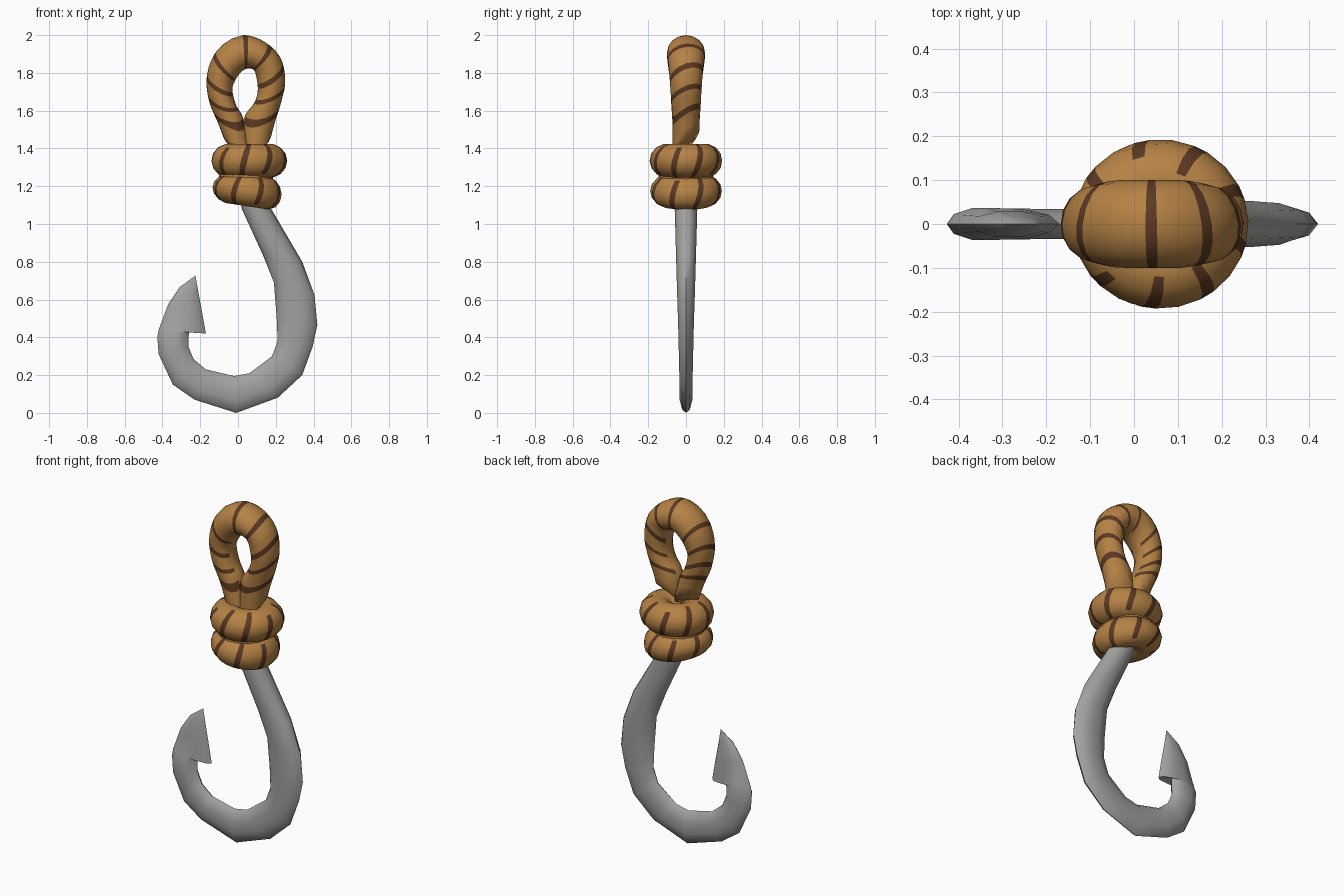
import bpy, bmesh, math
from mathutils import Vector

if "Cube" in bpy.data.objects:
    bpy.data.objects.remove(bpy.data.objects["Cube"])


def material(name, rgb):
    m = bpy.data.materials.new(name)
    m.diffuse_color = (*rgb, 1)
    m.use_nodes = True
    m.node_tree.nodes["Principled BSDF"].inputs["Base Color"].default_value = m.diffuse_color
    return m


STEEL = material("steel grey", (0.36, 0.36, 0.355))
ROPE = material("tan rope", (0.47, 0.225, 0.06))
DARK = material("dark brown stripe", (0.105, 0.042, 0.016))


def tube(name, point, us, sides, mats, closed=False, striped=None, angle=50):
    """Skin rings point(u, phi); striped(u, phi) picks the second material."""
    bm = bmesh.new()
    phis = [2 * math.pi * j / sides for j in range(sides)]
    rings = [[bm.verts.new(point(u, p)) for p in phis] for u in us]
    n = len(us)
    for i in range(n if closed else n - 1):
        a, b = rings[i], rings[(i + 1) % n]
        u_next = us[i + 1] if i + 1 < n else us[0] + 2 * math.pi
        for j in range(sides):
            k = (j + 1) % sides
            f = bm.faces.new((a[j], a[k], b[k], b[j]))
            if striped and striped((us[i] + u_next) / 2, phis[j] + math.pi / sides):
                f.material_index = 1
    if not closed:
        bm.faces.new(rings[0])
        bm.faces.new(rings[-1])
    bmesh.ops.remove_doubles(bm, verts=bm.verts, dist=0.0005)
    bmesh.ops.recalc_face_normals(bm, faces=bm.faces)
    me = bpy.data.meshes.new(name)
    bm.to_mesh(me)
    bm.free()
    for m in mats:
        me.materials.append(m)
    ob = bpy.data.objects.new(name, me)
    bpy.context.collection.objects.link(ob)
    bpy.ops.object.select_all(action='DESELECT')
    ob.select_set(True)
    bpy.context.view_layer.objects.active = ob
    bpy.ops.object.shade_smooth_by_angle(angle=math.radians(angle))
    return ob


def section(row, phi):
    """Oval between an outer and an inner outline point, with half depth t."""
    ox, oz, ix, iz, t = row
    c, s = math.cos(phi), math.sin(phi)
    return Vector(((ox + ix) / 2 + (ox - ix) / 2 * c, -t * s,
                   (oz + iz) / 2 + (oz - iz) / 2 * c))


# Hook: outer x, z / inner x, z / half depth, from shank to tip
hook = [
    (0.13, 1.25, 0.00, 1.25, 0.065), (0.17, 1.09, 0.02, 1.08, 0.063),
    (0.34, 0.80, 0.13, 0.84, 0.055), (0.405, 0.625, 0.19, 0.69, 0.050),
    (0.42, 0.465, 0.205, 0.50, 0.044), (0.395, 0.35, 0.21, 0.38, 0.041),
    (0.34, 0.20, 0.18, 0.30, 0.038), (0.21, 0.08, 0.06, 0.21, 0.035),
    (-0.01, 0.0, -0.02, 0.195, 0.035), (-0.23, 0.07, -0.17, 0.23, 0.036),
    (-0.345, 0.15, -0.235, 0.285, 0.037), (-0.42, 0.31, -0.262, 0.35, 0.038),
    (-0.427, 0.40, -0.26, 0.445, 0.038), (-0.42, 0.44, -0.17, 0.42, 0.036),
    (-0.37, 0.575, -0.195, 0.56, 0.030), (-0.31, 0.665, -0.212, 0.65, 0.018),
    (-0.225, 0.727, -0.225, 0.727, 0.0),
]
tube("hook", lambda u, p: section(hook[u], p), list(range(len(hook))), 10, [STEEL])

# Rope loop: same row layout, left foot over the top to the right foot
loop = [
    (-0.05, 1.38, 0.07, 1.38, 0.070), (-0.10, 1.52, 0.03, 1.555, 0.072),
    (-0.15, 1.64, -0.01, 1.63, 0.078), (-0.167, 1.76, -0.03, 1.71, 0.082),
    (-0.14, 1.87, -0.015, 1.76, 0.092), (-0.075, 1.955, 0.012, 1.80, 0.100),
    (0.03, 2.0, 0.04, 1.82, 0.100), (0.14, 1.965, 0.072, 1.822, 0.100),
    (0.225, 1.88, 0.092, 1.80, 0.092), (0.25, 1.76, 0.105, 1.71, 0.084),
    (0.23, 1.65, 0.085, 1.64, 0.078), (0.19, 1.52, 0.03, 1.555, 0.072),
    (0.155, 1.38, 0.03, 1.38, 0.070),
]
END = len(loop) - 1


def loop_point(u, phi):
    # slant the rings so the stripes wind around the rope
    u -= 0.45 * math.cos(math.pi * u / END) * (math.sin(phi - 0.6) - 0.8)
    u = min(max(u, 0), END)
    i = min(int(u), END - 1)
    f = u - i
    a, b, c, d = (loop[min(max(k, 0), END)] for k in range(i - 1, i + 3))
    row = [0.5 * (2 * q + (r - p) * f + (2 * p - 5 * q + 4 * r - s) * f * f
                  + (3 * q - p - 3 * r + s) * f ** 3) for p, q, r, s in zip(a, b, c, d)]
    return section(row, phi)


def stripe_rings(centres, half, start, stop):
    """Ring positions: two edges per stripe plus two between stripes."""
    edges = [start] + [e for c in centres for e in (c - half, c + half)] + [stop]
    us = []
    for k in range(0, len(edges), 2):
        a, b = edges[k], edges[k + 1]
        us += [a, a + (b - a) / 3, a + (b - a) * 2 / 3, b]
    return us


loop_marks = [0.9, 1.7, 2.7, 4.0, 6.1, 7.5, 8.8, 9.9, 11.0]


def loop_stripe(u, phi):
    near = min(abs(u - c) for c in loop_marks)
    return near < 0.05 and not 2.7 < phi < 3.6


tube("rope_loop", loop_point, stripe_rings(loop_marks, 0.14, 0, END), 16,
     [ROPE, DARK], striped=loop_stripe, angle=80)


# Two rope coils forming the knot
def coil(name, cx, cz, rx, ry, tube_r, tube_z, tilt, count, offset):
    def point(u, phi):
        out = tube_r * math.cos(phi)
        a = u + 0.12 * math.sin(phi)          # slanted stripes
        x = (rx + out) * math.cos(a)
        y = (ry + out) * math.sin(a)
        grow = 1 + 0.6 * tilt * x / rx
        return Vector((cx + x, y, cz + tube_z * grow * math.sin(phi) - tilt * x))

    step = 2 * math.pi / count
    half = 0.085
    us = []
    for k in range(count):
        c = offset + k * step
        us += [c - half, c + half, c + step / 2]

    def striped(u, phi):
        k = round((u - offset) / step)
        on = abs(u - offset - k * step) < 0.01
        p = math.atan2(math.sin(phi), math.cos(phi))
        low, high = ((-1.2, 1.2), (-0.7, 1.4), (-1.4, 0.8))[k % 3]
        return on and low < p < high

    tube(name, point, us, 14, [ROPE, DARK], closed=True, striped=striped, angle=80)


coil("upper_coil", 0.06, 1.335, 0.108, 0.10, 0.093, 0.09, 0.0, 9, -1.71)
coil("lower_coil", 0.048, 1.175, 0.098, 0.105, 0.085, 0.083, 0.10, 8, -1.95)

# Core filling the groove between the coils
tube("knot_core", lambda u, p: Vector((0.042 + 0.142 * math.cos(p), 0.145 * math.sin(p), u)),
     [1.16, 1.36], 16, [ROPE])
